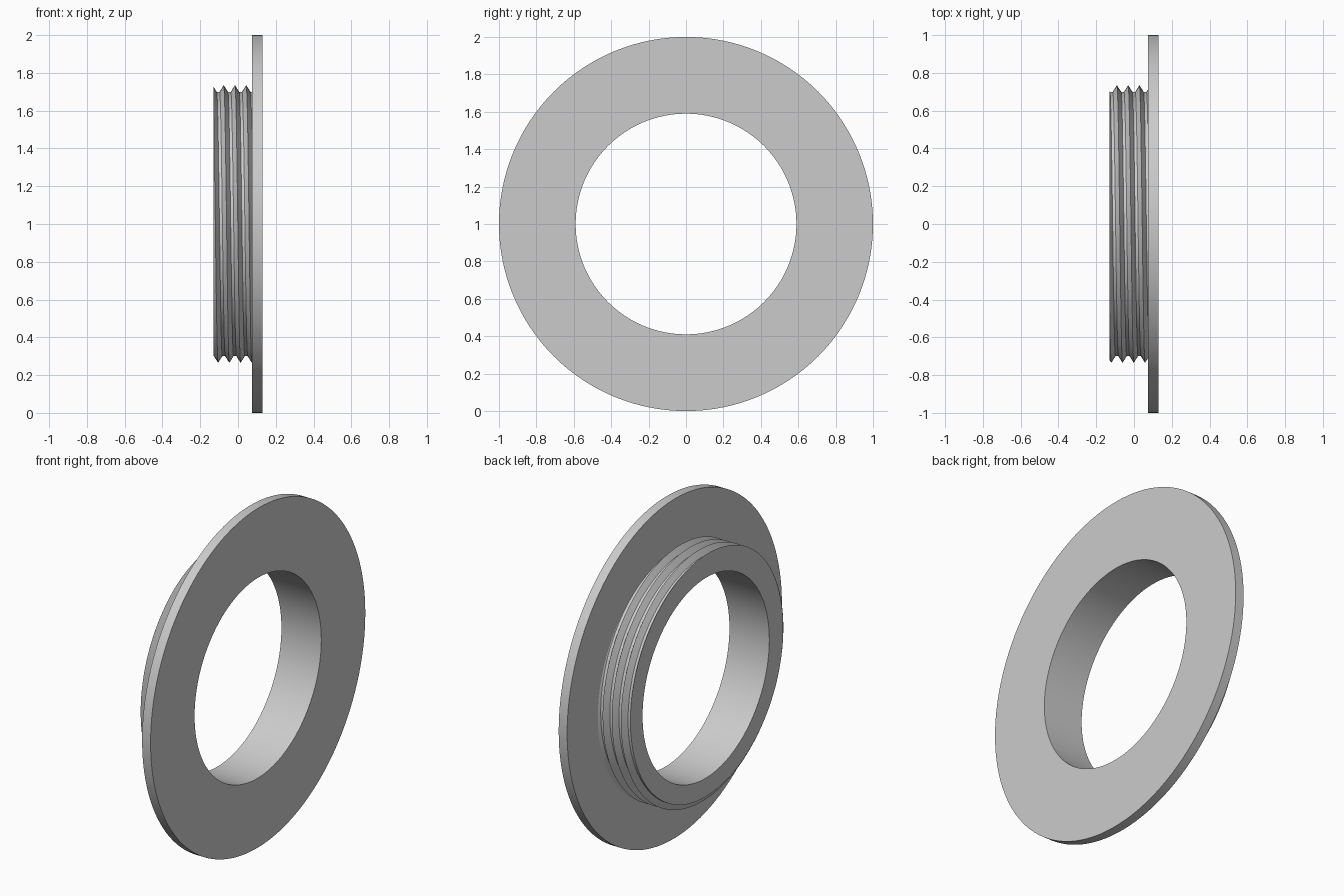
import bpy
import bmesh
from math import sin, cos, tau, radians
from mathutils import Vector

SEGMENTS = 128
BORE, TUBE, CREST, RIM = 0.59, 0.70, 0.735, 1.0
X_END, X_FLANGE, X_FACE = -0.13, 0.075, 0.13
PITCH, HALF_WIDTH = 0.0595, 0.022

default_cube = bpy.data.objects.get("Cube")
if default_cube:
    bpy.data.objects.remove(default_cube, do_unlink=True)

grey = bpy.data.materials.new("plain grey")
grey.use_nodes = True
grey.diffuse_color = (0.6, 0.6, 0.6, 1)
grey.node_tree.nodes["Principled BSDF"].inputs["Base Color"].default_value = (0.6, 0.6, 0.6, 1)


def around_axis(x, radius, step):
    """Point on a circle round the x axis, centred at height 1."""
    a = tau * step / SEGMENTS
    return Vector((x, -radius * sin(a), 1 + radius * cos(a)))


def bridge(bm, loop_a, loop_b):
    """Quads between two closed loops of equal length."""
    n = len(loop_a)
    for i in range(n):
        j = (i + 1) % n
        bm.faces.new((loop_a[i], loop_a[j], loop_b[j], loop_b[i]))


def finish(bm, name):
    bmesh.ops.recalc_face_normals(bm, faces=bm.faces)
    mesh = bpy.data.meshes.new(name)
    bm.to_mesh(mesh)
    bm.free()
    mesh.materials.append(grey)
    obj = bpy.data.objects.new(name, mesh)
    bpy.context.collection.objects.link(obj)
    bpy.ops.object.select_all(action="DESELECT")
    obj.select_set(True)
    bpy.context.view_layer.objects.active = obj
    bpy.ops.object.shade_smooth_by_angle(angle=radians(30))


# Flange and tube, one turned profile
profile = [(X_END, BORE), (X_END, TUBE), (X_FLANGE, TUBE),
           (X_FLANGE, RIM), (X_FACE, RIM), (X_FACE, BORE)]
bm = bmesh.new()
rings = [[bm.verts.new(around_axis(x, r, s)) for x, r in profile] for s in range(SEGMENTS)]
for s in range(SEGMENTS):
    bridge(bm, rings[s], rings[(s + 1) % SEGMENTS])
finish(bm, "flanged_tube")

# Screw thread: a triangular section swept along a helix
bm = bmesh.new()
sections = []
for step in range(-SEGMENTS, 4 * SEGMENTS + 1):
    centre = -0.135 + PITCH * step / SEGMENTS
    section = [(centre - HALF_WIDTH, TUBE), (centre, CREST), (centre + HALF_WIDTH, TUBE)]
    sections.append([bm.verts.new(around_axis(x, r, step)) for x, r in section])
for a, b in zip(sections, sections[1:]):
    bridge(bm, a, b)
bm.faces.new(sections[0])
bm.faces.new(sections[-1])

# Trim the thread flush with the tube end and inside the flange
for x, side in ((X_END, -1), (X_FLANGE + 0.005, 1)):
    cut = bmesh.ops.bisect_plane(bm, geom=bm.verts[:] + bm.edges[:] + bm.faces[:],
                                 plane_co=(x, 0, 0), plane_no=(side, 0, 0), clear_outer=True)
    edges = [e for e in cut["geom_cut"] if isinstance(e, bmesh.types.BMEdge)]
    bmesh.ops.triangle_fill(bm, edges=edges, use_beauty=True)
finish(bm, "screw_thread")
